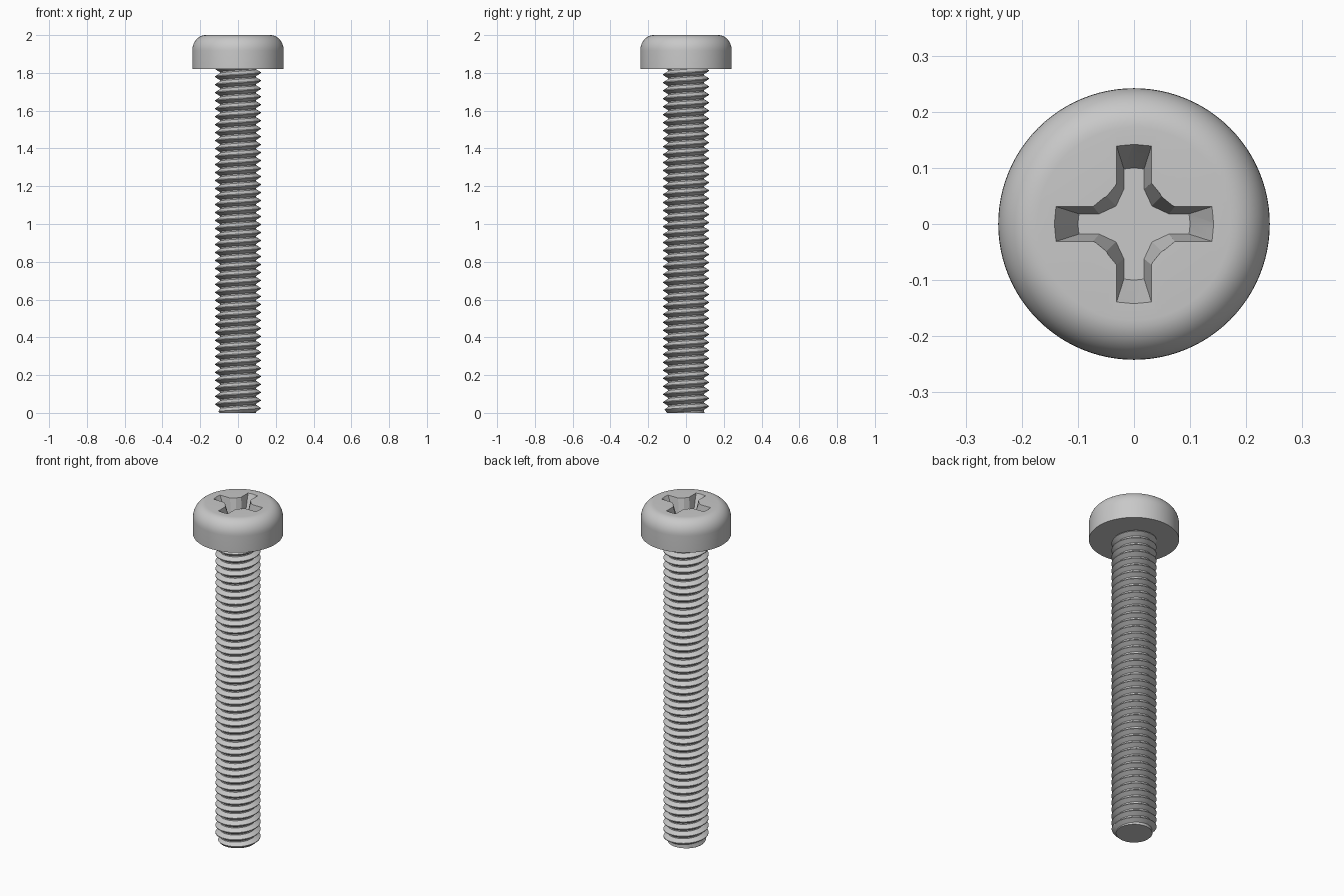
import bpy, bmesh, math
from mathutils import Matrix, Vector

cube = bpy.data.objects.get("Cube")
if cube:
    bpy.data.objects.remove(cube, do_unlink=True)

steel = bpy.data.materials.new("light grey steel")
steel.use_nodes = True
GREY = (0.58, 0.58, 0.58, 1)
steel.diffuse_color = GREY
steel.node_tree.nodes["Principled BSDF"].inputs["Base Color"].default_value = GREY

HEAD_BOTTOM, TOP = 1.82, 2.0
HEAD_R, MAJOR_R, MINOR_R, PITCH = 0.242, 0.121, 0.096, 0.0423


def finish(bm, name):
    bmesh.ops.recalc_face_normals(bm, faces=bm.faces)
    mesh = bpy.data.meshes.new(name)
    bm.to_mesh(mesh)
    bm.free()
    mesh.materials.append(steel)
    obj = bpy.data.objects.new(name, mesh)
    bpy.context.collection.objects.link(obj)
    return obj


def select_only(obj):
    bpy.ops.object.select_all(action='DESELECT')
    obj.select_set(True)
    bpy.context.view_layer.objects.active = obj


# Head: straight side, rounded shoulder and flat top, turned on the z axis
def make_head(segments=96):
    round_w, round_h = 0.07, 0.082
    profile = [(0, HEAD_BOTTOM), (HEAD_R, HEAD_BOTTOM)]
    for i in range(11):
        a = math.pi / 2 * i / 10
        profile.append((HEAD_R - round_w + round_w * math.cos(a),
                        TOP - round_h + round_h * math.sin(a)))
    profile.append((0, TOP))
    bm = bmesh.new()
    verts = [bm.verts.new((r, 0, z)) for r, z in profile]
    edges = [bm.edges.new(pair) for pair in zip(verts, verts[1:])]
    bmesh.ops.spin(bm, geom=verts + edges, axis=(0, 0, 1), cent=(0, 0, 0),
                   angle=math.tau, steps=segments, use_duplicate=False)
    bmesh.ops.remove_doubles(bm, verts=bm.verts, dist=0.0001)
    return finish(bm, "screw_head")


# Cross recess cutter: one tapered wing outline repeated four times
def make_recess(depth=0.09):
    upper = [(.073, -.031), (.139, -.031), (.142, 0), (.139, .031), (.073, .031), (.049, .049)]
    lower = [(.062, -.018), (.098, -.018), (.1, 0), (.098, .018), (.062, .018), (.032, .032)]
    bm = bmesh.new()
    rings = []
    for t in (-0.2, 1):
        ring = []
        for quarter in range(4):
            turn = Matrix.Rotation(quarter * math.pi / 2, 3, 'Z')
            for u, l in zip(upper, lower):
                p = Vector(u).lerp(Vector(l), t) if t > 0 else Vector(u) + (Vector(l) - Vector(u)) * t
                ring.append(bm.verts.new(turn @ Vector((p.x, p.y, TOP - depth * t))))
        rings.append(ring)
    count = len(rings[0])
    for i in range(count):
        j = (i + 1) % count
        bm.faces.new((rings[0][i], rings[0][j], rings[1][j], rings[1][i]))
    for ring in rings:
        bm.faces.new(ring)
    return finish(bm, "recess_cutter")


# Threaded shank: tooth profile swept along a right-handed helix, trimmed flat
def make_shank(segments=48):
    tooth = [(0, MINOR_R), (0.16, MINOR_R), (0.53, MAJOR_R), (0.63, MAJOR_R)]
    end_z = HEAD_BOTTOM + 0.01
    turns = math.ceil(end_z / PITCH) + 4
    bm = bmesh.new()
    rows = []
    for s in range(turns * segments):
        a = math.tau * s / segments
        row = []
        for frac, r in tooth:
            z = PITCH * (s / segments + frac - 2)
            r = min(r, 0.098 + max(z, 0))  # chamfered tip
            row.append(bm.verts.new((r * math.cos(a), r * math.sin(a), z)))
        rows.append(row)
    for s in range(len(rows) - segments - 1):
        a = rows[s] + [rows[s + segments][0]]
        b = rows[s + 1] + [rows[s + 1 + segments][0]]
        for j in range(len(tooth)):
            bm.faces.new((a[j], b[j], b[j + 1], a[j + 1]))
    for z, direction in ((0, 1), (end_z, -1)):
        bmesh.ops.bisect_plane(bm, geom=bm.verts[:] + bm.edges[:] + bm.faces[:], dist=1e-6,
                               plane_co=(0, 0, z), plane_no=(0, 0, direction), clear_inner=True)
    loose = [v for v in bm.verts if not v.link_faces]
    bmesh.ops.delete(bm, geom=loose, context='VERTS')
    bmesh.ops.holes_fill(bm, edges=[e for e in bm.edges if e.is_boundary], sides=0)
    return finish(bm, "threaded_shank")


head = make_head()
cutter = make_recess()
cutter.hide_render = True
cut = head.modifiers.new("cross recess", 'BOOLEAN')
cut.operation, cut.solver, cut.object = 'DIFFERENCE', 'EXACT', cutter
select_only(head)
bpy.ops.object.modifier_apply(modifier=cut.name)
bpy.data.objects.remove(cutter, do_unlink=True)

shank = make_shank()
for part, angle in ((head, 20), (shank, 30)):
    select_only(part)
    bpy.ops.object.shade_smooth_by_angle(angle=math.radians(angle))
